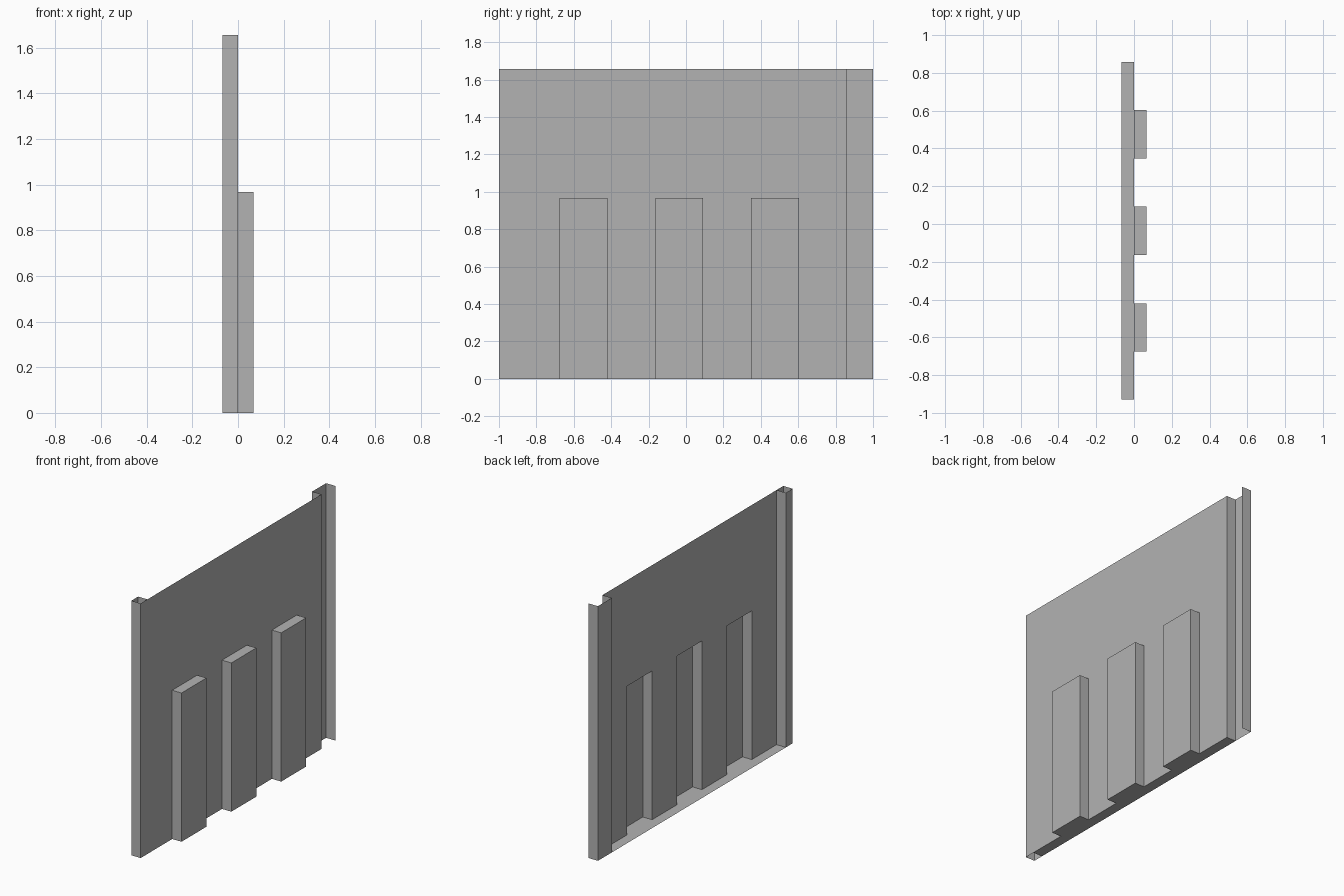
import bpy, bmesh

cube = bpy.data.objects.get("Cube")
if cube:
    bpy.data.objects.remove(cube, do_unlink=True)

DEPTH = 0.067          # depth of the channels and of each pilaster
HEIGHT = 1.655
PIL_TOP = 0.967
TONGUE_Y, HOOK_Y = -0.93, 0.858
PILASTERS = [(c - 0.128, c + 0.128) for c in (-0.548, -0.036, 0.476)]

GREY = (0.45, 0.45, 0.45, 1)
grey = bpy.data.materials.new("plain grey")
grey.use_nodes = True
grey.diffuse_color = GREY
grey.node_tree.nodes["Principled BSDF"].inputs["Base Color"].default_value = GREY


def finish(name, bm):
    mesh = bpy.data.meshes.new(name)
    bm.to_mesh(mesh)
    bm.free()
    mesh.materials.append(grey)
    obj = bpy.data.objects.new(name, mesh)
    bpy.context.collection.objects.link(obj)
    return obj


def sheet(name, path, z0, z1):
    """Thin upright sheet that follows a plan path."""
    bm = bmesh.new()
    low = [bm.verts.new((x, y, z0)) for x, y in path]
    high = [bm.verts.new((x, y, z1)) for x, y in path]
    for i in range(len(path) - 1):
        bm.faces.new((low[i], low[i + 1], high[i + 1], high[i]))
    return finish(name, bm)


def plate(name, outline, z):
    """Flat horizontal sheet."""
    bm = bmesh.new()
    bm.faces.new([bm.verts.new((x, y, z)) for x, y in outline])
    return finish(name, bm)


# Interlocking channels at the two ends
sheet("tongue_channel", [(0, TONGUE_Y), (-DEPTH, TONGUE_Y), (-DEPTH, -1), (0, -1)], 0, HEIGHT)
sheet("hook_channel", [(0, HOOK_Y), (-DEPTH, HOOK_Y), (-DEPTH, 1), (0, 1)], 0, HEIGHT)

# Lower wall steps out around the hollow pilasters, upper wall is flat
steps = []
for a, b in PILASTERS:
    steps += [(0, a), (DEPTH, a), (DEPTH, b), (0, b)]
sheet("lower_wall", [(0, -1)] + steps + [(0, HOOK_Y)], 0, PIL_TOP)
sheet("upper_wall", [(0, -1), (0, HOOK_Y)], PIL_TOP, HEIGHT)

# Pilaster caps
for i, (a, b) in enumerate(PILASTERS):
    plate(f"pilaster_cap_{i + 1}", [(0, a), (DEPTH, a), (DEPTH, b), (0, b)], PIL_TOP)

# Base plate, facing down, filling the wall recess and the pilasters
outline = [(-DEPTH, TONGUE_Y), (0, TONGUE_Y)] + steps + [(0, HOOK_Y), (-DEPTH, HOOK_Y)]
plate("base_plate", outline[::-1], 0)
